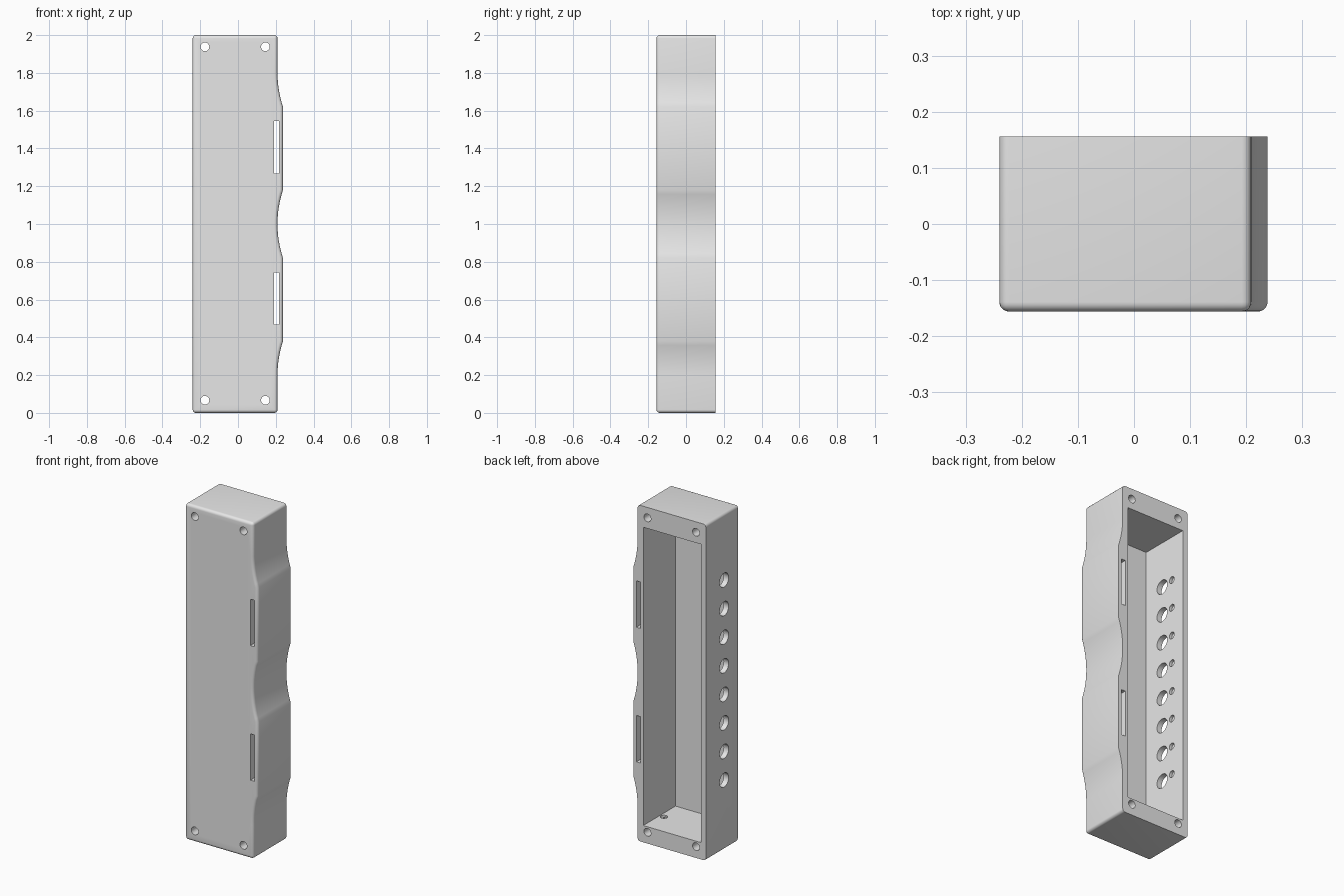
import bpy
import bmesh
from mathutils import Matrix, Vector

FRONT, BACK = -0.156, 0.156
LEFT_X, SIDE_X, BUMP_X = -0.24, 0.209, 0.238
HALF = 0.18  # half length of each scooped dip

cube = bpy.data.objects.get("Cube")
if cube:
    bpy.data.objects.remove(cube, do_unlink=True)

grey = bpy.data.materials.new("light_grey_plastic")
grey.use_nodes = True
colour = (0.8, 0.8, 0.8, 1)
grey.diffuse_color = colour
grey.node_tree.nodes["Principled BSDF"].inputs["Base Color"].default_value = colour


def make_object(name, bm):
    bmesh.ops.recalc_face_normals(bm, faces=bm.faces)
    mesh = bpy.data.meshes.new(name)
    bm.to_mesh(mesh)
    bm.free()
    mesh.materials.append(grey)
    obj = bpy.data.objects.new(name, mesh)
    bpy.context.collection.objects.link(obj)
    return obj


def dip(centre, start, end, steps):
    """Points of a scooped dip, start and end given in half lengths."""
    points = []
    for i in range(steps + 1):
        t = start + (end - start) * i / steps
        points.append((SIDE_X + (BUMP_X - SIDE_X) * t * t, centre + HALF * t))
    return points


def add_box(bm, low, high):
    low, high = Vector(low), Vector(high)
    matrix = Matrix.Translation((low + high) / 2) @ Matrix.Diagonal((*(high - low), 1))
    bmesh.ops.create_cube(bm, size=1, matrix=matrix)


def add_cylinder(bm, centre, radius, length, axis):
    turn = {"X": Matrix.Rotation(1.5708, 4, "Y"),
            "Y": Matrix.Rotation(1.5708, 4, "X"),
            "Z": Matrix.Identity(4)}[axis]
    bmesh.ops.create_cone(bm, cap_ends=True, segments=32, radius1=radius, radius2=radius,
                          depth=length, matrix=Matrix.Translation(centre) @ turn)


# Case: wavy side profile extruded from back to front
profile = [(LEFT_X, 0), (SIDE_X, 0)]
profile += dip(0.2, 0, 1, 8) + dip(1.0, -1, 1, 16) + dip(1.8, -1, 0, 8)
profile += [(SIDE_X, 2), (LEFT_X, 2)]
bm = bmesh.new()
back = bm.faces.new([bm.verts.new((x, BACK, z)) for x, z in profile])
extruded = bmesh.ops.extrude_face_region(bm, geom=[back], use_keep_orig=True)["geom"]
bmesh.ops.translate(bm, vec=(0, FRONT - BACK, 0),
                    verts=[v for v in extruded if isinstance(v, bmesh.types.BMVert)])
bmesh.ops.recalc_face_normals(bm, faces=bm.faces)


# Round the front rim and the four long corners
def is_rounded(edge):
    a, b = (v.co for v in edge.verts)
    if a.y < 0 and b.y < 0:
        return True
    return abs(a.y - b.y) > 0.1 and (a.z < 0.01 or a.z > 1.99)


bmesh.ops.bevel(bm, geom=[e for e in bm.edges if is_rounded(e)], offset=0.017,
                offset_type="OFFSET", segments=5, profile=0.5, affect="EDGES")
case = make_object("case", bm)

# Cutter for the open compartment, screw holes, strap slots and side ports
bm = bmesh.new()
add_box(bm, (-0.208, -0.147, 0.1), (0.172, 0.3, 1.875))
for x in (-0.175, 0.145):
    for z in (0.067, 1.938):
        add_cylinder(bm, (x, 0, z), 0.023, 0.6, "Y")
for z in (0.605, 1.406):
    add_box(bm, (0.191, -0.3, z - 0.138), (0.217, 0.3, z + 0.138))
for i in range(8):
    z = 0.415 + 0.17 * i
    add_cylinder(bm, (-0.23, -0.016, z), 0.042, 0.1, "X")
    add_cylinder(bm, (-0.205, 0.064, z + 0.008), 0.02, 0.04, "X")
add_cylinder(bm, (0.145, 0, 0.1), 0.02, 0.05, "Z")
cutter = make_object("case_cutter", bm)
cutter.hide_render = True

cut = case.modifiers.new("openings", "BOOLEAN")
cut.operation = "DIFFERENCE"
cut.solver = "EXACT"
cut.use_self = True
cut.object = cutter

bpy.ops.object.select_all(action="DESELECT")
case.select_set(True)
bpy.context.view_layer.objects.active = case
bpy.ops.object.modifier_apply(modifier=cut.name)
bpy.data.objects.remove(cutter, do_unlink=True)
bpy.ops.object.shade_smooth_by_angle(angle=0.52)
